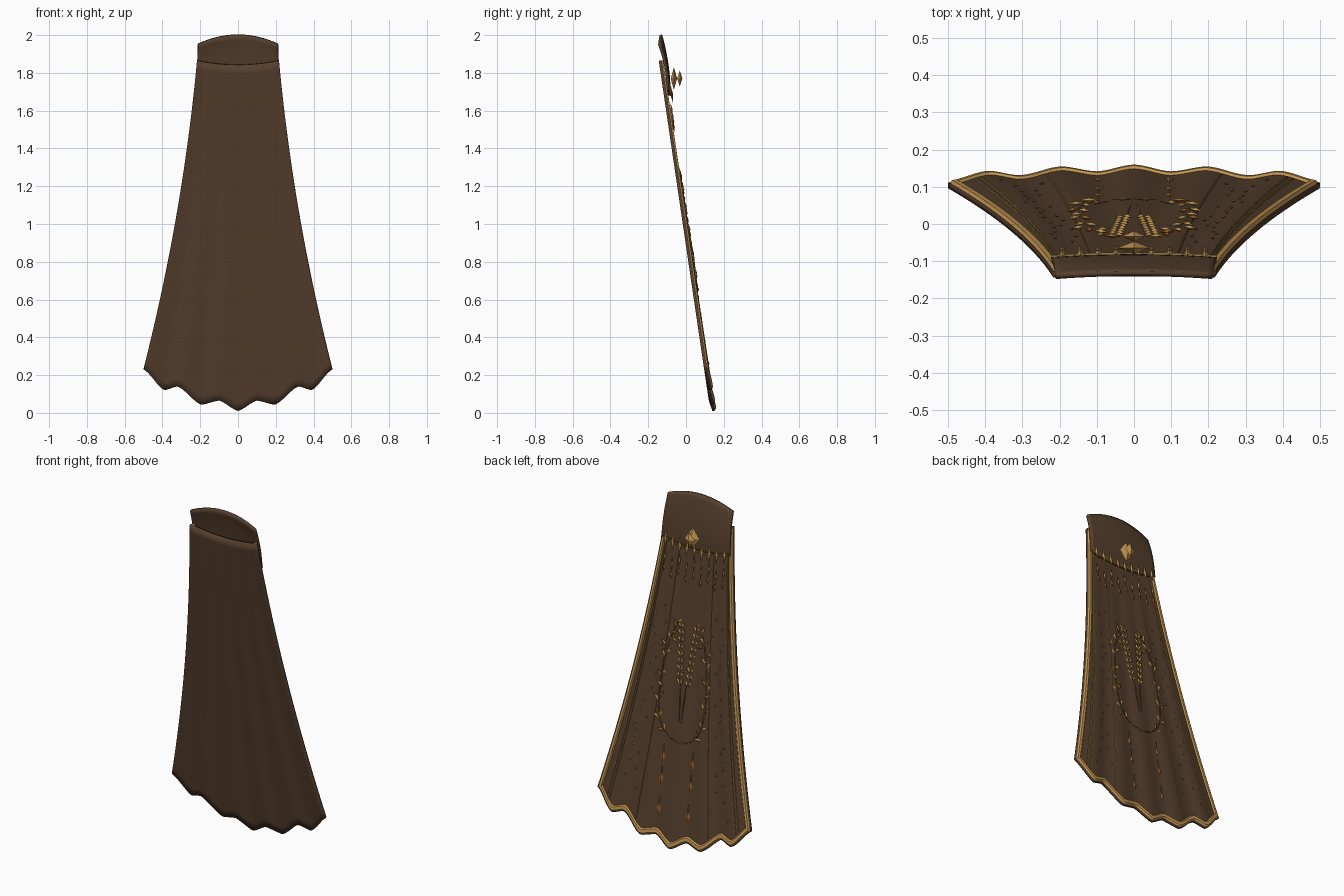
import bpy, bmesh, math, random
from mathutils import Vector

if "Cube" in bpy.data.objects:
    bpy.data.objects.remove(bpy.data.objects["Cube"])

random.seed(4)


def material(name, rgb):
    m = bpy.data.materials.new(name)
    m.diffuse_color = (*rgb, 1)
    m.use_nodes = True
    m.node_tree.nodes["Principled BSDF"].inputs["Base Color"].default_value = m.diffuse_color
    return m


BROWN = material("brown cloth", (0.092, 0.050, 0.026))
GOLD = material("gold trim", (0.56, 0.31, 0.085))
OLD_GOLD = material("old gold thread", (0.26, 0.16, 0.045))
COPPER = material("copper beads", (0.33, 0.115, 0.025))

THICK = 0.016
NORMAL = Vector((0, 0.989, 0.148))          # outward direction of the back
HEM = [(0, .01), (.1, .065), (.195, .043), (.32, .14), (.39, .12), (.5, .23)]


def hem_z(x):
    """Scalloped lower edge."""
    x = min(abs(x), 0.5)
    for (x0, z0), (x1, z1) in zip(HEM, HEM[1:]):
        if x <= x1:
            t = (x - x0) / (x1 - x0)
            s = t * t * (3 - 2 * t)
            return z0 + (z1 - z0) * (0.5 * s + 0.5 * t)
    return HEM[-1][1]


def half_width(v):
    return 0.217 + 0.15 * v + 0.133 * v * v


def fold(u, v):
    return 0.005 * v * math.cos(u * math.pi * 5)


def cape_point(u, v, off=0.0):
    top = 1.842 + 0.022 * u * u
    z = top + (hem_z(u * 0.5) - top) * v
    y = -0.145 + (1.87 - z) * 0.150 + fold(u, v)
    return Vector((u * half_width(v), y, z)) + NORMAL * off


def at(x, z, off=0.025):
    """Point floating just behind the cape at a given x and z."""
    v = (1.85 - z) / 1.8
    y = -0.145 + (1.87 - z) * 0.150 + fold(x / half_width(v), v)
    return Vector((x, y, z)) + NORMAL * off


def collar_point(u, v, off=0.0):
    top, low = 2.0 - 0.05 * u * u, 1.68 + 0.03 * u * u
    y = -0.14 + 0.045 * (1 - (1 - v) ** 2) - 0.008 * u * u
    return Vector((u * (0.21 + 0.012 * v), y + off, top + (low - top) * v))


def finish(bm, name, mat, smooth=None):
    me = bpy.data.meshes.new(name)
    bm.to_mesh(me)
    bm.free()
    me.materials.append(mat)
    ob = bpy.data.objects.new(name, me)
    bpy.context.collection.objects.link(ob)
    if smooth:
        bpy.ops.object.select_all(action='DESELECT')
        ob.select_set(True)
        bpy.context.view_layer.objects.active = ob
        bpy.ops.object.shade_smooth_by_angle(angle=math.radians(smooth))
    return ob


def sheet(name, func, cols, rows, thick):
    """Cloth panel with real thickness."""
    bm = bmesh.new()
    g = [[bm.verts.new(func(2 * j / cols - 1, i / rows)) for j in range(cols + 1)]
         for i in range(rows + 1)]
    for i in range(rows):
        for j in range(cols):
            bm.faces.new((g[i][j], g[i + 1][j], g[i + 1][j + 1], g[i][j + 1]))
    ob = finish(bm, name, BROWN, 60)
    mod = ob.modifiers.new("thickness", 'SOLIDIFY')
    mod.thickness = thick
    mod.offset = -1
    return ob


def add_ribbon(bm, func, pairs, base, height):
    """Raised strip between pairs of (u, v) points on a surface."""
    rings = []
    for a, b in pairs:
        a, b = Vector(a), Vector(b)
        section = [(0, base), (.25, base + height), (.75, base + height), (1, base)]
        rings.append([bm.verts.new(func(*a.lerp(b, t), o)) for t, o in section])
    for r, s in zip(rings, rings[1:]):
        for k in range(4):
            n = (k + 1) % 4
            bm.faces.new((r[k], r[n], s[n], s[k]))
    bm.faces.new(rings[0])
    bm.faces.new(rings[-1][::-1])
    bmesh.ops.recalc_face_normals(bm, faces=bm.faces)


def add_gem(bm, c, angle, length, width, depth=0.006):
    """Flat pointed stud; angle 0 points straight up the cloth."""
    up, side = Vector((0, -0.148, 0.989)), Vector((1, 0, 0))
    a = up * math.cos(angle) + side * math.sin(angle)
    b = side * math.cos(angle) - up * math.sin(angle)
    ring = [bm.verts.new(c + d) for d in
            (a * length / 2, b * width / 2, -a * length / 2, -b * width / 2)]
    for s in (1, -1):
        tip = bm.verts.new(c + NORMAL * depth * s)
        for k in range(4):
            f = (ring[k], ring[(k + 1) % 4], tip)
            bm.faces.new(f if s < 0 else f[::-1])
    bmesh.ops.recalc_face_normals(bm, faces=bm.faces)


# Cloth panels
sheet("cape", cape_point, 80, 40, THICK)
sheet("collar", collar_point, 24, 12, 0.014)

# Gold border along both sides and the hem
outline = [(-1, i / 40) for i in range(41)]
outline += [(2 * j / 80 - 1, 1) for j in range(1, 80)]
outline += [(1, 1 - i / 40) for i in range(41)]
pairs = []
for u, v in outline:
    lim = 1 - 0.026 / half_width(v)
    pairs.append(((u * 0.996, v * 0.999), (max(-lim, min(lim, u)), min(v, 0.977))))
bm = bmesh.new()
add_ribbon(bm, cape_point, pairs, THICK - 0.002, 0.009)
finish(bm, "gold_border", GOLD, 30)

# Thin embroidered seams fanning down the back
bm = bmesh.new()
for side in (-1, 1):
    for u0 in (0.48, 0.845, 0.875):
        pairs = []
        for i in range(31):
            v = 0.04 + 0.93 * i / 30
            d = 0.003 / half_width(v)
            pairs.append(((side * (u0 - d), v), (side * (u0 + d), v)))
        add_ribbon(bm, cape_point, pairs, THICK - 0.002, 0.006)
finish(bm, "thread_seams", OLD_GOLD)

# Cord along the lower collar edge
bm = bmesh.new()
add_ribbon(bm, collar_point, [((u / 12, 0.965), (u / 12, 1.01)) for u in range(-12, 13)],
           0.010, 0.009)
finish(bm, "collar_cord", OLD_GOLD)

# Two faceted diamonds on the collar
for name, y, w, h, d in (("large_diamond", -.064, .045, .06, .017),
                         ("small_diamond", -.033, .033, .042, .014)):
    bm = bmesh.new()
    ring = [bm.verts.new((x, y, 1.77 + z)) for x, z in ((w, 0), (0, h), (-w, 0), (0, -h))]
    for s in (-1, 1):
        tip = bm.verts.new((0, y + s * d, 1.77))
        for k in range(4):
            bm.faces.new((ring[k], ring[(k + 1) % 4], tip))
    bmesh.ops.recalc_face_normals(bm, faces=bm.faces)
    finish(bm, name, GOLD)

gold, copper, thread = bmesh.new(), bmesh.new(), bmesh.new()

# Tassels hanging from the collar
for i in range(-4, 5):
    x, long = i * 0.048, 0.03 * (i % 2)
    c = collar_point(x / 0.222, 1, 0.020)
    add_gem(gold, c + Vector((0, 0, 0.005)), 0, 0.10, 0.018, 0.007)
    add_gem(gold, at(x, 1.60 - long, 0.028), 0, 0.07, 0.014)
    add_gem(copper, at(x, 1.54 - long, 0.027), 0, 0.055, 0.020)

for s in (-1, 1):
    # Ears of wheat with stems meeting in a point
    for i in range(9):
        t = i / 8
        x, z = 0.050 - 0.022 * t, 1.25 - 0.31 * t
        for k in (-1, 1):
            add_gem(gold, at(s * x + k * 0.011, z), k * 0.5, 0.045, 0.019)
    add_gem(thread, at(s * 0.013, 0.83), s * 0.055, 0.26, 0.007, 0.004)

    # Wreath curving around the wheat
    path = [(.075, 1.26), (.105, 1.19), (.13, 1.08), (.145, .96), (.15, .83),
            (.142, .73), (.112, .66), (.065, .62), (0, .60)]
    for n, ((x0, z0), (x1, z1)) in enumerate(zip(path, path[1:])):
        ang = math.atan2(s * (x0 - x1), z0 - z1)
        size = math.hypot(x1 - x0, z1 - z0)
        add_gem(thread, at(s * (x0 + x1) / 2, (z0 + z1) / 2, 0.022), ang,
                size * 1.1, 0.007, 0.003)
        for k in (-1, 1):
            bm = copper if (n + (k > 0)) % 3 == 1 else gold
            c = at(s * x0 + k * 0.016 * math.cos(ang), z0 - k * s * 0.01)
            if n < 7:
                add_gem(bm, c, ang + k * 0.6, 0.058, 0.020)
    # Twigs branching off the upper wreath
    for dx, dz in ((.085, 1.16), (.15, 1.13), (.155, .90)):
        add_gem(gold, at(s * dx, dz), s * 0.9, 0.05, 0.016)

    # Drops below the wreath
    for z in (0.50, 0.38, 0.21):
        add_gem(copper, at(s * 0.095, z, 0.022), 0, 0.065, 0.026)
        add_gem(thread, at(s * 0.095, z + 0.045, 0.021), 0, 0.06, 0.009, 0.004)

# Small scattered studs, mirrored
for i in range(26):
    u = random.choice((0.56, 0.61, 0.70, 0.76)) + random.uniform(-.02, .02)
    v = 0.30 + 0.62 * i / 25
    for s in (-1, 1):
        add_gem(thread, cape_point(s * u, v, 0.020), 0, 0.020, 0.013, 0.004)

finish(gold, "gold_embroidery", GOLD)
finish(copper, "copper_embroidery", COPPER)
finish(thread, "thread_embroidery", OLD_GOLD)
